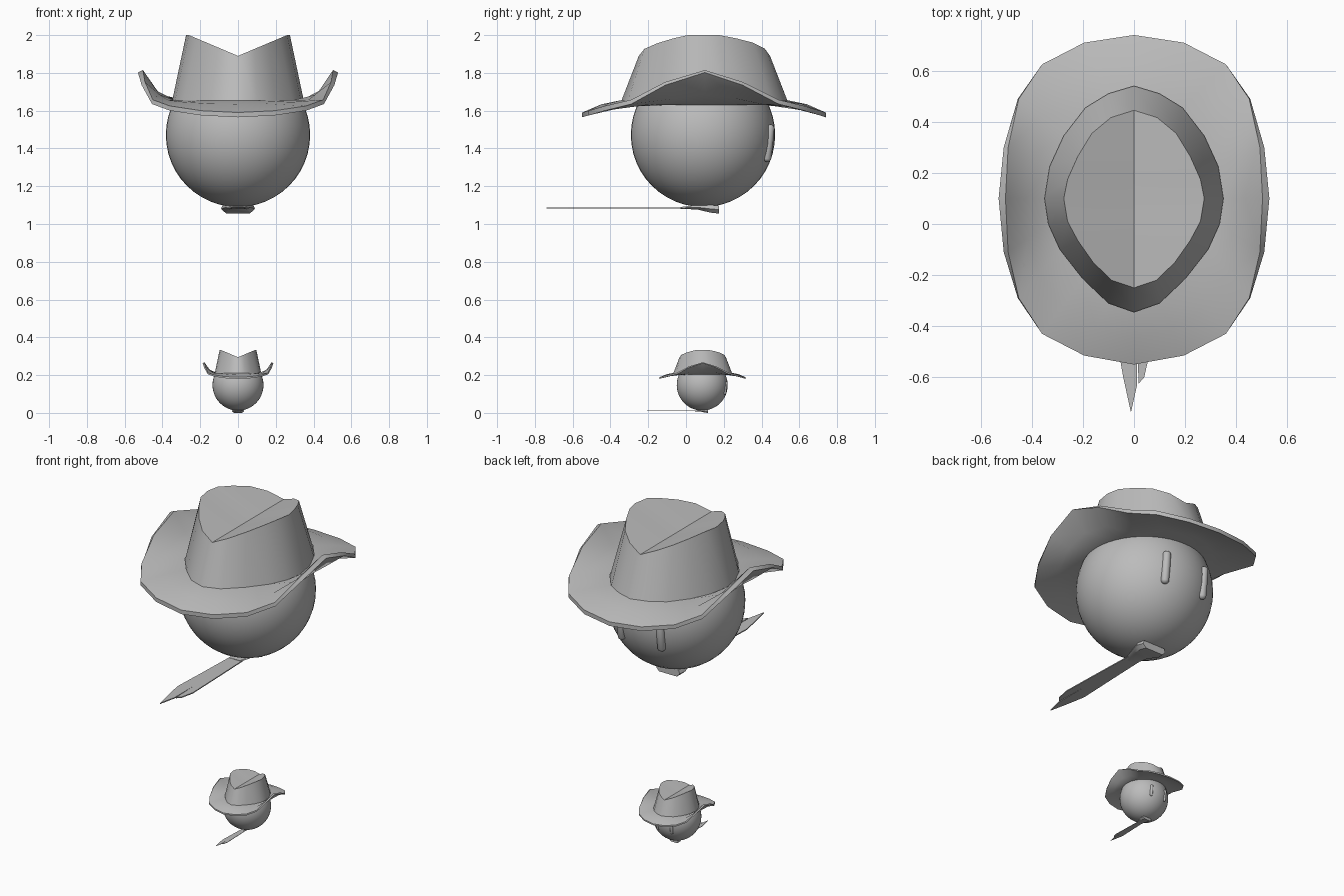
import bpy, bmesh, math
from mathutils import Matrix, Vector

cube = bpy.data.objects.get("Cube")
if cube:
    bpy.data.objects.remove(cube, do_unlink=True)

GREY = (0.5, 0.5, 0.5, 1)
mat = bpy.data.materials.new("plain grey")
mat.use_nodes = True
mat.diffuse_color = GREY
mat.node_tree.nodes["Principled BSDF"].inputs["Base Color"].default_value = GREY

# The small figure is a scaled copy standing below the big one
SMALL = Matrix.Translation((0, 0.054, 0)) @ Matrix.Scale(0.353, 4) @ Matrix.Translation((0, 0, -1.055))
FIGURES = (("large", Matrix.Identity(4)), ("small", SMALL))


def finish(bm, name, place, angle=35):
    bm.transform(place)
    bmesh.ops.recalc_face_normals(bm, faces=bm.faces)
    mesh = bpy.data.meshes.new(name)
    bm.to_mesh(mesh)
    bm.free()
    mesh.materials.append(mat)
    obj = bpy.data.objects.new(name, mesh)
    bpy.context.collection.objects.link(obj)
    bpy.ops.object.select_all(action="DESELECT")
    obj.select_set(True)
    bpy.context.view_layer.objects.active = obj
    bpy.ops.object.shade_smooth_by_angle(angle=math.radians(angle))
    return obj


def mirrored(half):
    """Close a half outline, running back to front, into a full loop."""
    return half + [(-x, y) for x, y in reversed(half[1:-1])]


def ring(bm, outline, height):
    return [bm.verts.new((x, y, height(x))) for x, y in outline]


def bridge(bm, a, b):
    n = len(a)
    for i in range(n):
        j = (i + 1) % n
        bm.faces.new((a[i], a[j], b[j], b[i]))


CROWN_BASE = mirrored([(0, .54), (.1, .51), (.19, .455), (.275, .345), (.33, .225), (.35, .1),
                       (.335, 0), (.29, -.1), (.2, -.215), (.1, -.31), (0, -.345)])
CROWN_TOP = mirrored([(0, .445), (.09, .417), (.165, .355), (.22, .265), (.26, .175), (.275, .1),
                      (.26, .01), (.22, -.065), (.16, -.15), (.088, -.22), (0, -.25)])
BRIM_RIM = mirrored([(0, .74), (.195, .71), (.36, .625), (.455, .49), (.51, .3), (.53, .1),
                     (.51, -.11), (.455, -.29), (.36, -.43), (.195, -.515), (0, -.55)])
RIM_HEIGHTS = [(0, 1.565), (.195, 1.575), (.36, 1.6), (.455, 1.635), (.51, 1.735), (.53, 1.802)]


def rim_z(x):
    x = abs(x)
    for (x0, z0), (x1, z1) in zip(RIM_HEIGHTS, RIM_HEIGHTS[1:]):
        if x <= x1 + 1e-6:
            return z0 + (z1 - z0) * (x - x0) / (x1 - x0)


def crown(name, place):
    bm = bmesh.new()
    low = ring(bm, CROWN_BASE, lambda x: 1.645)
    top = ring(bm, CROWN_TOP, lambda x: 1.89 + .11 * min(abs(x) / .26, 1))
    bridge(bm, low, top)
    # creased top: strips across each half, meeting in the central valley
    n = len(top)
    middle = [top[0]]
    for i in range(1, n // 2):
        middle.append(bm.verts.new((0, top[i].co.y, 1.89)))
    middle.append(top[n // 2])
    for i in range(n // 2):
        for a, b in ((top[i], top[i + 1]), (top[-i], top[-i - 1])):
            corners = list(dict.fromkeys((a, b, middle[i + 1], middle[i])))
            bm.faces.new(corners)
    finish(bm, name, place)


def brim(name, place):
    bm = bmesh.new()
    rings = []
    for top in (False, True):
        for t in (0, .5, 1):
            verts = []
            for (bx, by), (rx, ry) in zip(CROWN_BASE, BRIM_RIM):
                z = 1.63 + (rim_z(rx) - 1.63) * (.3 * t + .7 * t * t)
                # the thickness leans inward where the sides curl up
                lean = max(0, (rim_z(rx) - 1.6) / .2) * t
                x = bx + (rx - bx) * t
                if top:
                    x *= 1 - .05 * lean
                    z += .025 - .012 * lean
                verts.append(bm.verts.new((x, by + (ry - by) * t, z)))
            rings.append(verts)
    under, under_mid, under_rim, over, over_mid, over_rim = rings
    for a, b in ((under, under_mid), (under_mid, under_rim), (under_rim, over_rim),
                 (over_rim, over_mid), (over_mid, over)):
        bridge(bm, a, b)
    bm.faces.new(under)
    finish(bm, name, place)


def head(name, place):
    bm = bmesh.new()
    bmesh.ops.create_uvsphere(bm, u_segments=48, v_segments=24, radius=.382,
                              matrix=Matrix.Translation((0, .09, 1.472)))
    finish(bm, name, place, 60)


def eye(name, place, side):
    bm = bmesh.new()
    bmesh.ops.create_uvsphere(bm, u_segments=16, v_segments=10, radius=.024)
    for v in bm.verts:
        # stretch the ball into a capsule
        if abs(v.co.z) > 1e-4:
            v.co.z += math.copysign(.076, v.co.z)
    tilt = Matrix.Rotation(math.radians(-6), 4, "X")
    finish(bm, name, place @ Matrix.Translation((side * .135, .437, 1.428)) @ tilt, 60)


def knot(name, place):
    # wedge under the chin, deepening toward its wide end
    bm = bmesh.new()
    loops = []
    for y, bottom, top, wide in ((-.03, 1.08, 1.09, .04), (.06, 1.077, 1.1, .065),
                                 (.13, 1.06, 1.1, .09), (.175, 1.055, 1.098, .08)):
        mid = (bottom + top) / 2
        section = [(-wide * .75, bottom), (wide * .75, bottom), (wide, mid),
                   (wide * .9, top), (-wide * .9, top), (-wide, mid)]
        loops.append([bm.verts.new((x, y, z)) for x, z in section])
    for a, b in zip(loops, loops[1:]):
        bridge(bm, a, b)
    bm.faces.new(loops[0])
    bm.faces.new(loops[-1])
    finish(bm, name, place)


def scarf_tail(name, place):
    # flat strip that splits into a long and a short point
    outline = [(-.04, .05), (-.05, -.25), (-.06, -.5), (-.042, -.6), (-.012, -.738), (.012, -.63),
               (.012, -.44), (.018, -.625), (.04, -.6), (.058, -.52), (.05, -.25), (.04, .05)]
    bm = bmesh.new()
    face = bm.faces.new([bm.verts.new((x, y, 1.082)) for x, y in outline])
    grown = bmesh.ops.extrude_face_region(bm, geom=[face])["geom"]
    for v in grown:
        if isinstance(v, bmesh.types.BMVert):
            v.co.z += .006
    finish(bm, name, place)


for label, place in FIGURES:
    crown(label + "_hat_crown", place)
    brim(label + "_hat_brim", place)
    head(label + "_head", place)
    for side, word in ((1, "left"), (-1, "right")):
        eye(f"{label}_{word}_eye", place, side)
    knot(label + "_scarf_knot", place)
    scarf_tail(label + "_scarf_tail", place)
